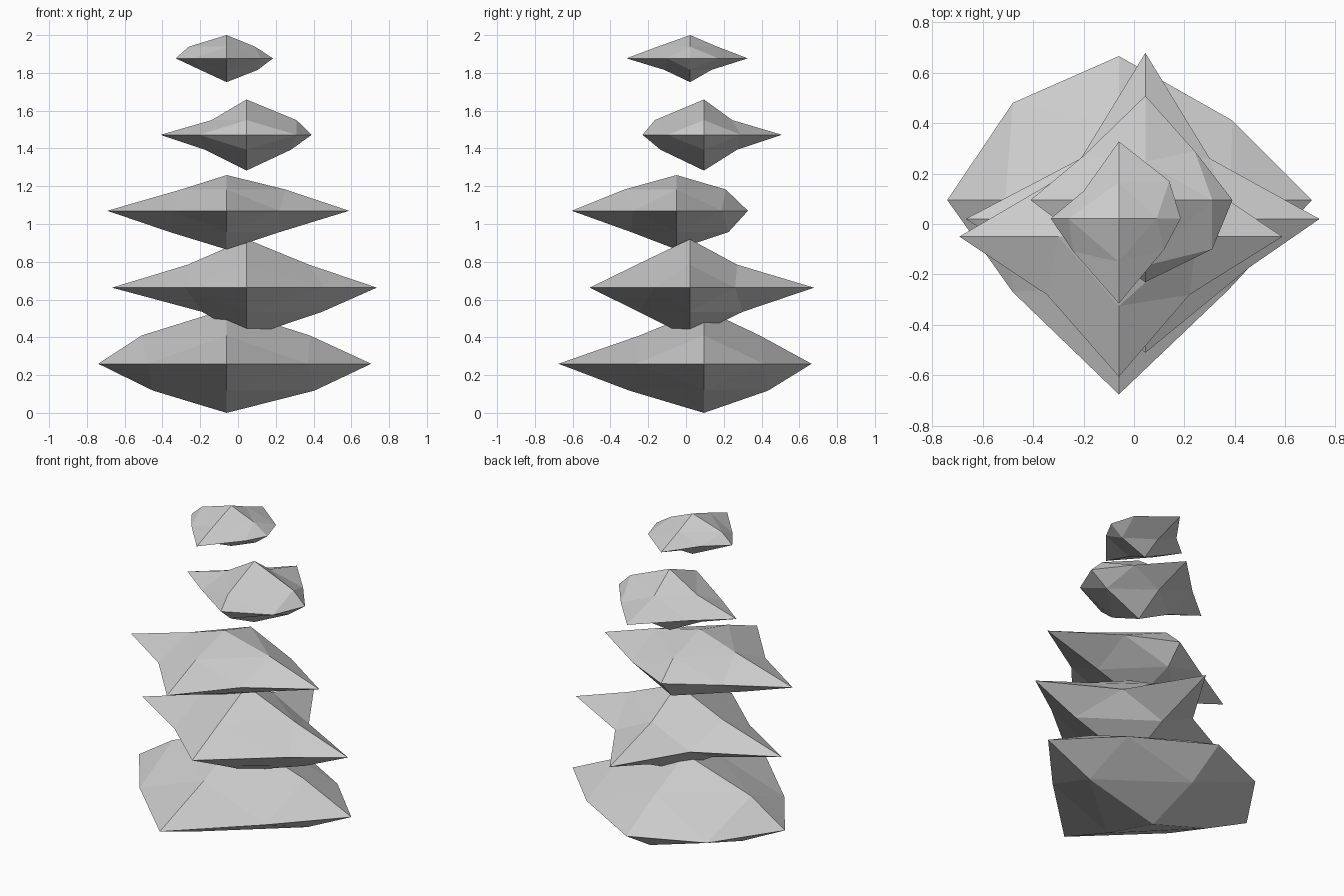
import bpy, bmesh

if "Cube" in bpy.data.objects:
    bpy.data.objects.remove(bpy.data.objects["Cube"])

# Each stone is an eight-sided gem whose faces are split in four, chipped unevenly.


def stone(name, centre, ends, levels, tips, upper, lower, corners):
    """tips, upper, lower: reach at left, right, front, back (world x or y).
    ends: z of bottom and top; levels: z of lower and upper chips.
    corners: girdle corners front-left, front-right, back-left, back-right."""
    cx, cy, cz = centre
    bm = bmesh.new()

    def ring(reach, z):
        l, r, f, b = reach
        return [bm.verts.new(p) for p in
                ((l, cy, z), (r, cy, z), (cx, f, z), (cx, b, z))]

    girdle = ring(tips, cz)
    corner = [bm.verts.new((x, y, cz)) for x, y in corners]
    for end, level, reach in ((ends[0], levels[0], lower), (ends[1], levels[1], upper)):
        pole = bm.verts.new((cx, cy, end))
        chips = ring(reach, level)
        for i in (0, 1):
            for j in (0, 1):
                a, b, m = girdle[i], girdle[2 + j], corner[i + 2 * j]
                p, q = chips[i], chips[2 + j]
                for tri in ((a, m, p), (b, q, m), (pole, p, q), (m, q, p)):
                    bm.faces.new(tri)
    bmesh.ops.recalc_face_normals(bm, faces=bm.faces)
    mesh = bpy.data.meshes.new(name)
    bm.to_mesh(mesh)
    bm.free()
    bpy.context.collection.objects.link(bpy.data.objects.new(name, mesh))


stone("base_stone", (-.06, .095, .26), (0, .55), (.118, .41),
      (-.74, .705, -.675, .665), (-.51, .38, -.245, .39), (-.45, .405, -.30, .435),
      ((-.48, -.27), (.37, -.265), (-.48, .48), (.39, .41)))

stone("second_stone", (.045, .02, .663), (.40, .92), (.535, .785),
      (-.667, .735, -.51, .678), (-.265, .375, -.26, .27), (-.19, .445, -.25, .30),
      ((-.28, -.22), (.46, -.17), (-.21, .26), (.30, .26)))

stone("third_stone", (-.06, -.05, 1.07), (.865, 1.259), (.957, 1.183),
      (-.692, .588, -.605, .328), (-.30, .25, -.325, .21), (-.36, .22, -.29, .225),
      ((-.345, -.28), (.22, -.28), (-.35, .15), (.23, .19)))

stone("fourth_stone", (.045, .095, 1.472), (1.283, 1.659), (1.393, 1.55),
      (-.41, .39, -.23, .508), (-.14, .31, -.165, .245), (-.175, .28, -.135, .27),
      ((-.205, -.06), (.31, -.10), (-.20, .27), (.24, .29)))

stone("top_stone", (-.06, .022, 1.877), (1.751, 2.0), (1.816, 1.939),
      (-.33, .185, -.315, .327), (-.26, .09, -.15, .165), (-.20, .105, -.115, .135),
      ((-.24, -.11), (.12, -.10), (-.20, .13), (.14, .17)))
